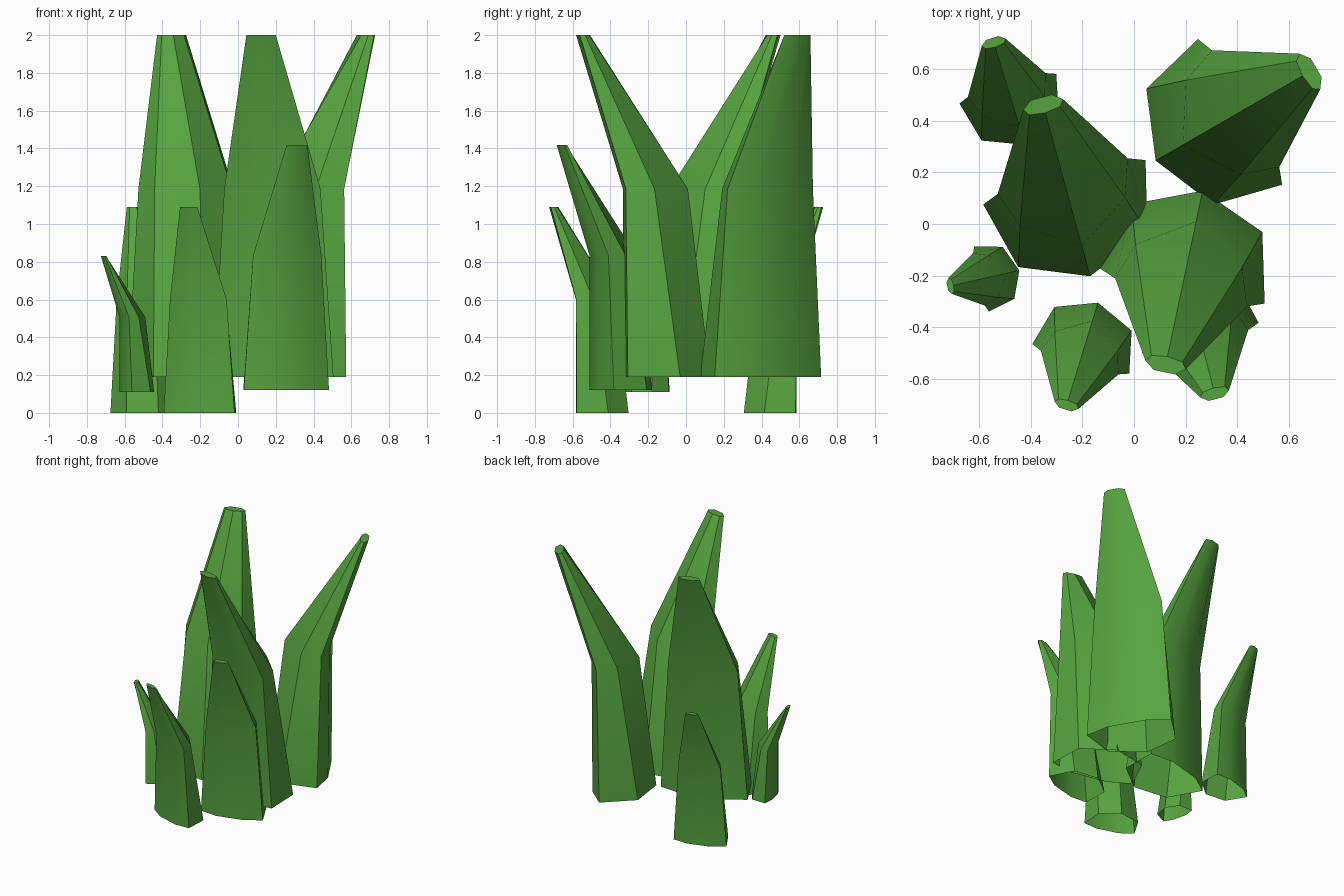
import bpy, bmesh, math
from mathutils import Matrix, Vector

cube = bpy.data.objects.get("Cube")
if cube:
    bpy.data.objects.remove(cube, do_unlink=True)

# Single leaf green
green = bpy.data.materials.new("leaf_green")
green.use_nodes = True
colour = (0.093, 0.37, 0.05, 1)
green.diffuse_color = colour
green.node_tree.nodes["Principled BSDF"].inputs["Base Color"].default_value = colour

# Half cross-sections of one blade (back point, back side, side, front), at three heights;
# the blade leans towards -y
SECTIONS = [
    (0.0, [(0, .19), (.156, .125), (.196, -.037), (.087, -.075)]),
    (0.6, [(0, .117), (.127, .035), (.157, -.052), (.07, -.08)]),
    (1.09, [(0, -.205), (.037, -.21), (.048, -.225), (.025, -.242)]),
]


def blade(name, x, y, z, scale, turn):
    """Seven-sided tapering blade, open below, closed at the tip."""
    bm = bmesh.new()
    rings = []
    for height, half in SECTIONS:
        outline = half + [(-px, py) for px, py in reversed(half[1:])]
        # outline runs clockwise, so reverse it
        rings.append([bm.verts.new((px, py, height)) for px, py in reversed(outline)])
    for low, high in zip(rings, rings[1:]):
        for i in range(len(low)):
            j = (i + 1) % len(low)
            bm.faces.new((low[i], low[j], high[j], high[i]))
    bm.faces.new(rings[-1])
    bm.transform(Matrix.Translation(Vector((x, y, z)))
                 @ Matrix.Rotation(math.radians(turn), 4, "Z")
                 @ Matrix.Scale(scale, 4))
    mesh = bpy.data.meshes.new(name)
    bm.to_mesh(mesh)
    bm.free()
    mesh.materials.append(green)
    obj = bpy.data.objects.new(name, mesh)
    bpy.context.collection.objects.link(obj)
    bpy.ops.object.select_all(action="DESELECT")
    obj.select_set(True)
    bpy.context.view_layer.objects.active = obj
    bpy.ops.object.shade_smooth_by_angle(angle=math.radians(30))


# Tall blades
blade("tall_blade_front", .2, -.18, .19, 1.66, -12)
blade("tall_blade_left", .357, .403, .19, 1.66, 120)
blade("tall_blade_right", -.253, .102, .19, 1.66, 195.3)
# Short blades
blade("medium_blade_front", .245, -.398, .12, 1.19, 14.6)
blade("short_blade_front", -.195, -.486, 0, 1, -17)
blade("short_blade_back", -.477, .488, 0, 1, 197)
blade("tiny_blade_right", -.566, -.207, .11, .66, -77.3)
